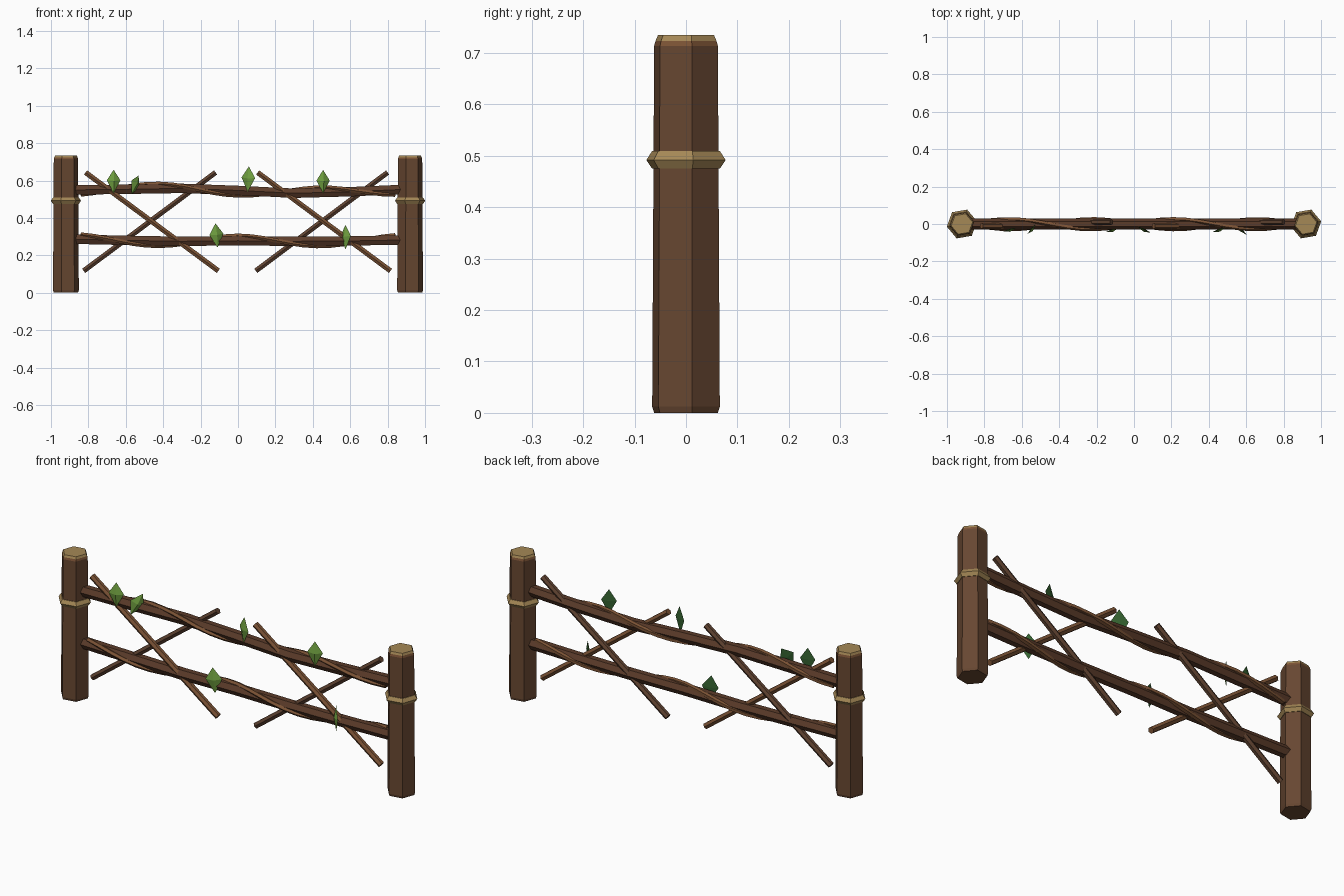
import bpy, bmesh, math
from mathutils import Vector, Matrix

cube = bpy.data.objects.get("Cube")
if cube:
    bpy.data.objects.remove(cube)


def material(name, rgb):
    lin = [((c / 255 + 0.055) / 1.055) ** 2.4 for c in rgb] + [1]
    m = bpy.data.materials.new(name)
    m.use_nodes = True
    m.diffuse_color = lin
    m.node_tree.nodes["Principled BSDF"].inputs["Base Color"].default_value = lin
    return m


BARK = material("post bark", (103, 71, 49))
RAIL = material("rail wood", (92, 60, 42))
LIGHT = material("light branch", (124, 83, 53))
DARK = material("dark branch", (96, 67, 49))
TAN = material("cut wood", (165, 136, 86))
GREEN = material("leaf green", (112, 160, 64))
SHADE = material("leaf underside", (52, 98, 48))


def finish(name, bm, *mats):
    bmesh.ops.recalc_face_normals(bm, faces=bm.faces)
    mesh = bpy.data.meshes.new(name)
    bm.to_mesh(mesh)
    bm.free()
    for m in mats:
        mesh.materials.append(m)
    obj = bpy.data.objects.new(name, mesh)
    bpy.context.collection.objects.link(obj)
    return obj


def skin(bm, rings):
    """Bridge a list of equal vertex rings and cap both ends."""
    n = len(rings[0])
    for a, b in zip(rings, rings[1:]):
        for i in range(n):
            j = (i + 1) % n
            bm.faces.new((a[i], a[j], b[j], b[i]))
    bm.faces.new(rings[0])
    bm.faces.new(rings[-1])


def turned(name, x, profile, mat):
    """Upright six-sided part from (radius, z) pairs."""
    bm = bmesh.new()
    angles = [math.radians(10 + 60 * k) for k in range(6)]
    skin(bm, [[bm.verts.new((x + r * math.cos(a), r * math.sin(a), z))
               for a in angles] for r, z in profile])
    return finish(name, bm, mat)


def tube(name, pts, radius, sides, mat):
    """Faceted branch along a path lying mostly in the xz plane."""
    bm = bmesh.new()
    pts = [Vector(p) for p in pts]
    rings = []
    for i, p in enumerate(pts):
        t = (pts[min(i + 1, len(pts) - 1)] - pts[max(i - 1, 0)]).normalized()
        u = t.cross(Vector((0, 1, 0))).normalized()
        v = t.cross(u)
        rings.append([bm.verts.new(p + radius * (v * math.cos(a) + u * math.sin(a)))
                      for a in (math.tau * k / sides for k in range(sides))])
    skin(bm, rings)
    return finish(name, bm, mat)


# Posts with bevelled cut tops and rope-like bands
for side, x in (("right", -0.92), ("left", 0.92)):
    turned(side + "_post", x, [(0.066, 0), (0.07, 0.012), (0.066, 0.714)], BARK)
    turned(side + "_post_rim", x, [(0.066, 0.714), (0.063, 0.724)], LIGHT)
    turned(side + "_post_cap", x, [(0.063, 0.724), (0.058, 0.735)], TAN)
    turned(side + "_post_band", x, [(0.07, 0.475), (0.082, 0.492), (0.07, 0.51)], TAN)

# Wavy rails, each wrapped by a thin vine
XS = (-0.87, -0.6, -0.3, 0, 0.3, 0.6, 0.87)
rails = {
    "top": ((0.55, 0.553, 0.558, 0.547, 0.532, 0.54, 0.552), -0.45),
    "lower": ((0.286, 0.28, 0.275, 0.278, 0.275, 0.277, 0.282), 0.0),
}
for name, (zs, crest) in rails.items():
    tube(name + "_rail", [(x, 0, z) for x, z in zip(XS, zs)], 0.029, 6, RAIL)
    path = []
    for k in range(25):
        x = -0.84 + 0.07 * k
        i = min(max(sum(x >= q for q in XS) - 1, 0), len(XS) - 2)
        f = (x - XS[i]) / (XS[i + 1] - XS[i])
        z = zs[i] + f * (zs[i + 1] - zs[i])
        a = math.tau * (x - crest) / 0.88
        path.append((x, -0.027 * math.sin(a), z + 0.027 * math.cos(a)))
    tube(name + "_vine", path, 0.012, 5, LIGHT)

# Crossed branches in both halves
for side, x in (("right", -0.815), ("left", 0.105)):
    tube(side + "_falling_branch", [(x, -0.01, 0.643), (x + 0.71, -0.01, 0.117)], 0.016, 6, LIGHT)
    tube(side + "_rising_branch", [(x - 0.01, 0.01, 0.117), (x + 0.695, 0.01, 0.643)], 0.016, 6, DARK)


def leaf(name, loc, width, height, yaw, lean):
    """Pointed leaf with a raised midrib and a darker back."""
    bm = bmesh.new()
    w, h = width / 2, height / 2
    edge = [bm.verts.new(c) for c in
            ((0, 0, -h), (w, 0, 0.1 * h), (0, 0, h), (-w, 0, 0.1 * h))]
    front = bm.verts.new((0, -0.012, 0.05 * h))
    back = bm.verts.new((0, 0.004, 0.05 * h))
    for i in range(4):
        a, b = edge[i], edge[(i + 1) % 4]
        bm.faces.new((a, b, front))
        bm.faces.new((b, a, back)).material_index = 1
    bm.transform(Matrix.Translation(loc) @ Matrix.Rotation(math.radians(yaw), 4, "Z")
                 @ Matrix.Rotation(math.radians(lean), 4, "Y"))
    return finish(name, bm, GREEN, SHADE)


# Leaves on the vines
leaves = [
    (-0.665, 0.595, 0.075, 0.125, 15, 0),
    (-0.55, 0.577, 0.075, 0.115, 50, 30),
    (0.055, 0.608, 0.08, 0.135, -25, 3),
    (0.455, 0.594, 0.075, 0.125, 20, 0),
    (-0.115, 0.306, 0.08, 0.13, 20, -5),
    (0.575, 0.297, 0.08, 0.13, -45, 0),
]
for i, (x, z, w, h, yaw, lean) in enumerate(leaves):
    leaf("leaf_%d" % (i + 1), (x, -0.03, z), w, h, yaw, lean)
